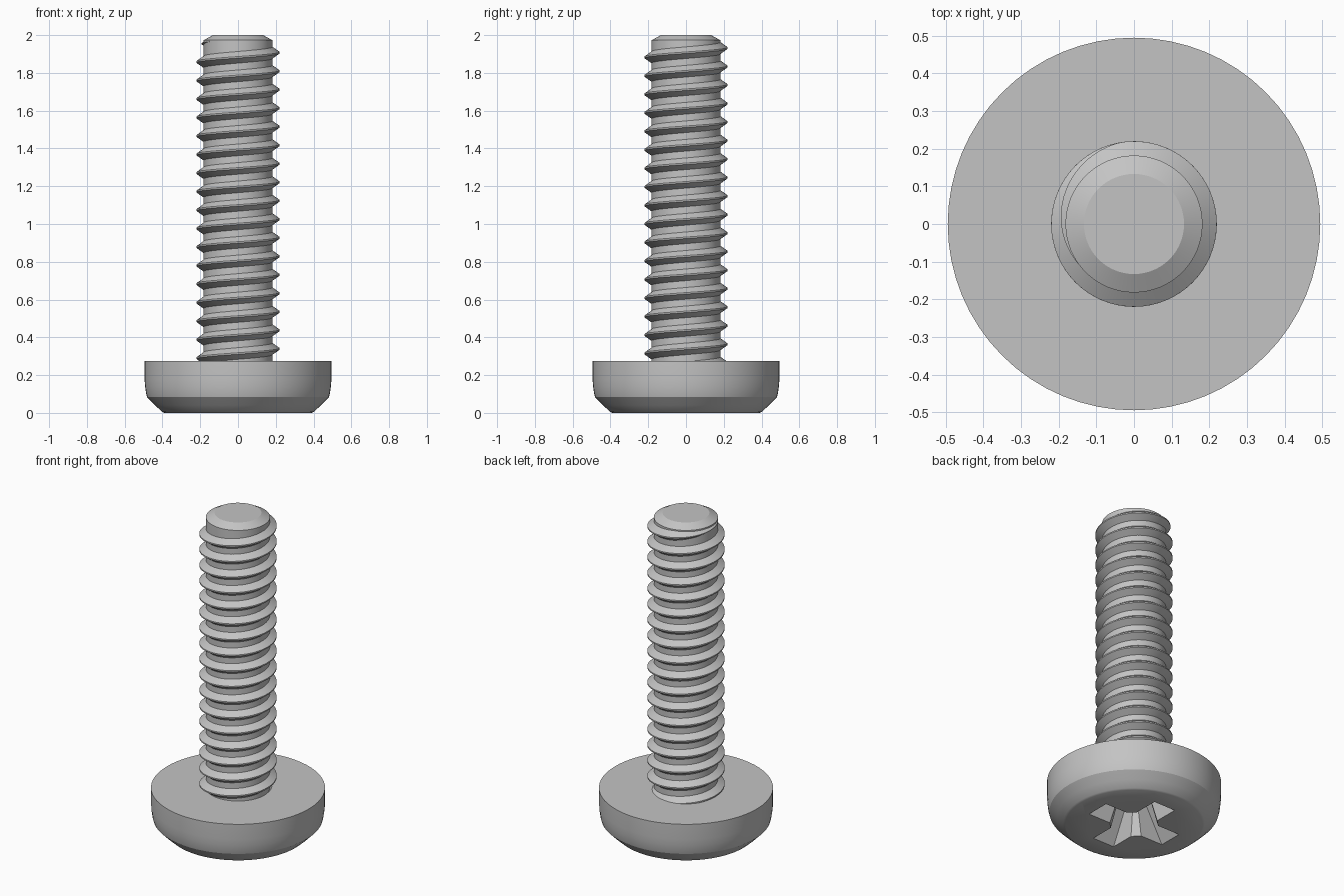
import bpy, bmesh, math
from mathutils import Matrix

if "Cube" in bpy.data.objects:
    bpy.data.objects.remove(bpy.data.objects["Cube"], do_unlink=True)

steel = bpy.data.materials.new("grey_steel")
steel.use_nodes = True
colour = (0.55, 0.55, 0.55, 1)
steel.diffuse_color = colour
steel.node_tree.nodes["Principled BSDF"].inputs["Base Color"].default_value = colour


def finish(name, bm):
    """Turn a bmesh into a named object in the steel colour."""
    bmesh.ops.recalc_face_normals(bm, faces=bm.faces)
    mesh = bpy.data.meshes.new(name)
    bm.to_mesh(mesh)
    bm.free()
    mesh.materials.append(steel)
    obj = bpy.data.objects.new(name, mesh)
    bpy.context.collection.objects.link(obj)
    return obj


def smooth(obj):
    bpy.ops.object.select_all(action='DESELECT')
    obj.select_set(True)
    bpy.context.view_layer.objects.active = obj
    bpy.ops.object.shade_smooth_by_angle(angle=math.radians(28))


def bridge(bm, rings, closed):
    """Join successive rings of vertices with quads and cap both ends."""
    n = len(rings[0])
    for a, b in zip(rings, rings[1:]):
        for i in range(n if closed else n - 1):
            j = (i + 1) % n
            bm.faces.new((a[i], a[j], b[j], b[i]))
    bm.faces.new(rings[0])
    bm.faces.new(rings[-1])


def lathe(name, profile, segments=64):
    bm = bmesh.new()
    turns = [2 * math.pi * i / segments for i in range(segments)]
    rings = [[bm.verts.new((r * math.cos(t), r * math.sin(t), z)) for t in turns]
             for r, z in profile]
    bridge(bm, rings, True)
    return finish(name, bm)


def taper_block(name, mouth, floor, depth, angle):
    """Rectangular wedge that narrows from its mouth up to its floor."""
    bm = bmesh.new()
    rise = (floor[0] - mouth[0]) / depth, (floor[1] - mouth[1]) / depth
    rings = []
    for z in (-0.02, depth):
        hx, hy = mouth[0] + rise[0] * z, mouth[1] + rise[1] * z
        rings.append([bm.verts.new((sx * hx, sy * hy, z))
                      for sx, sy in ((1, 1), (-1, 1), (-1, -1), (1, -1))])
    bridge(bm, rings, True)
    bm.transform(Matrix.Rotation(angle, 4, 'Z'))
    return finish(name, bm)


# Head with a slightly drawn-in side and a rounded chamfer
head = lathe("head", [(0.39, 0), (0.402, 0.006), (0.44, 0.041), (0.481, 0.083),
                      (0.487, 0.105), (0.492, 0.14), (0.495, 0.18), (0.495, 0.275)])

# Cross recess: two tapered slots and a tapered square centre
quarter = math.pi / 2
cutters = [
    taper_block("slot_cutter_x", (0.27, 0.075), (0.13, 0.05), 0.2, 0),
    taper_block("slot_cutter_y", (0.27, 0.075), (0.13, 0.05), 0.2, quarter),
    taper_block("centre_cutter", (0.135, 0.135), (0.08, 0.08), 0.21, quarter / 2),
]
for cutter in cutters:
    cutter.hide_render = True
    cut = head.modifiers.new("recess", 'BOOLEAN')
    cut.operation = 'DIFFERENCE'
    cut.solver = 'EXACT'
    cut.object = cutter
graph = bpy.context.evaluated_depsgraph_get()
cut_mesh = bpy.data.meshes.new_from_object(head.evaluated_get(graph))
head.modifiers.clear()
head.data = cut_mesh
for cutter in cutters:
    bpy.data.objects.remove(cutter, do_unlink=True)
smooth(head)

# Shank core with a chamfered tip
CORE = 0.182
smooth(lathe("shank", [(CORE, 0.26), (CORE, 1.973), (0.133, 2.0)]))

# Right-hand thread: a trapezoid ridge swept along a helix, fading out at the tip
PITCH, CREST, STEPS = 0.098, 0.22, 64
end = math.radians(215)
start = -17.3 * 2 * math.pi
count = int((end - start) / (2 * math.pi) * STEPS)
bm = bmesh.new()
rings = []
for k in range(count + 1):
    t = start + (end - start) * k / count
    fade = min(1, max(0.02, (end - t) / 2))
    z = 1.907 + PITCH * t / (2 * math.pi)
    top = CORE + (CREST - CORE) * fade
    ridge = [(CORE - 0.003, -0.033), (top, -0.004), (top, 0.004), (CORE - 0.003, 0.033)]
    rings.append([bm.verts.new((r * math.cos(t), r * math.sin(t), z + dz * fade))
                  for r, dz in ridge])
bridge(bm, rings, True)
smooth(finish("thread", bm))
